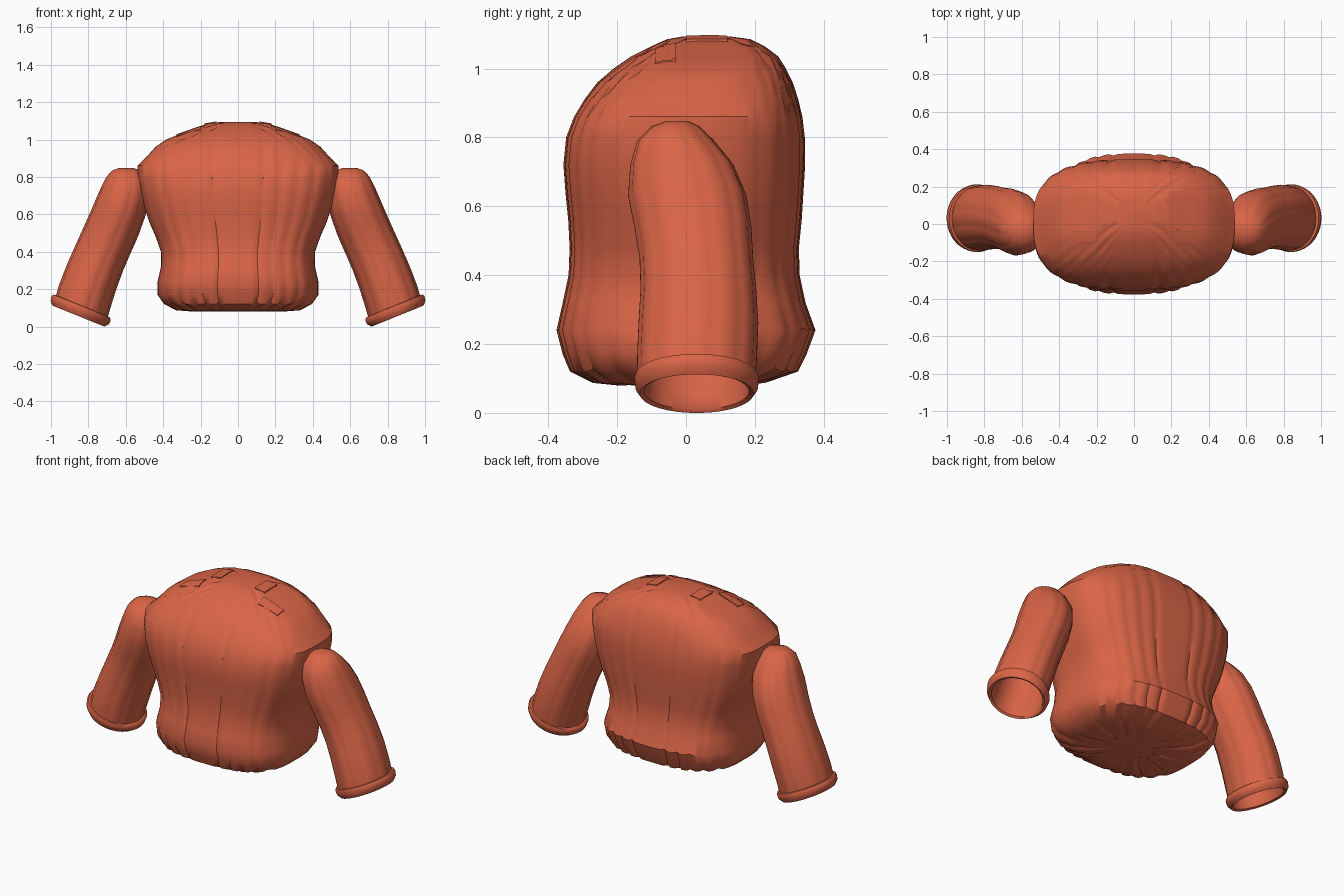
import bpy, bmesh, math
from mathutils import Vector

cloth = bpy.data.materials.new("terracotta cloth")
cloth.diffuse_color = (0.70, 0.13, 0.063, 1)


def loft(name, rings, cap_start=True, cap_end=True, angle=40):
    """Skin a list of equally sized point rings into one object."""
    bm = bmesh.new()
    vs = [[bm.verts.new(p) for p in r] for r in rings]
    n = len(vs[0])
    for a, b in zip(vs, vs[1:]):
        for i in range(n):
            bm.faces.new((a[i], a[(i + 1) % n], b[(i + 1) % n], b[i]))
    if cap_start:
        bm.faces.new(vs[0][::-1])
    if cap_end:
        bm.faces.new(vs[-1])
    bmesh.ops.recalc_face_normals(bm, faces=bm.faces)
    me = bpy.data.meshes.new(name)
    bm.to_mesh(me)
    bm.free()
    me.materials.append(cloth)
    ob = bpy.data.objects.new(name, me)
    bpy.context.collection.objects.link(ob)
    bpy.ops.object.select_all(action='DESELECT')
    ob.select_set(True)
    bpy.context.view_layer.objects.active = ob
    bpy.ops.object.shade_smooth_by_angle(angle=math.radians(angle))


# Body: height, half width, front y, back y
body = [(0.082, 0.12, -0.10, 0.06), (0.080, 0.24, -0.20, 0.15), (0.087, 0.33, -0.27, 0.23),
        (0.12, 0.395, -0.337, 0.325), (0.17, 0.43, -0.358, 0.35), (0.24, 0.43, -0.376, 0.376),
        (0.32, 0.412, -0.358, 0.347), (0.40, 0.412, -0.341, 0.330), (0.48, 0.44, -0.338, 0.328),
        (0.56, 0.475, -0.342, 0.336), (0.64, 0.502, -0.350, 0.341), (0.72, 0.522, -0.356, 0.346),
        (0.80, 0.537, -0.348, 0.345), (0.86, 0.538, -0.325, 0.338), (0.91, 0.492, -0.295, 0.326),
        (0.96, 0.442, -0.257, 0.310), (1.00, 0.385, -0.210, 0.290), (1.035, 0.310, -0.160, 0.268),
        (1.065, 0.235, -0.10, 0.228), (1.085, 0.17, -0.055, 0.187), (1.093, 0.10, -0.01, 0.13)]
POWER = 2.9
SEAMS = (0.0, 0.25, 0.43, 0.60, 0.76, 0.90)   # padded strip borders across the half width


def groove(x, z, w):
    """Groove depth, 0 to 1; strips run from front to back over the top."""
    flare = 0.538 if z > 0.86 else 0.40 if z < 0.12 else w
    d = min(abs(abs(x) / flare - s) for s in SEAMS[1:])
    return max(0, 1 - d / 0.045)


def body_ring(z, w, f, b, n=176):
    c, d = (f + b) / 2, (b - f) / 2
    pts = []
    for i in range(n):
        t = 2 * math.pi * i / n
        r = (abs(math.cos(t)) ** POWER + abs(math.sin(t)) ** POWER) ** (-1 / POWER)
        x, y = w * r * math.cos(t), d * r * math.sin(t)
        g = 0.024 * groove(x, z, w) if abs(math.sin(t)) > 0.3 or z > 0.88 else 0
        pts.append((x, c + y * (1 - g), 0.55 + (z - 0.55) * (1 - g)))
    return pts


loft("padded_body", [body_ring(*r) for r in body], angle=35)


# Shoulder straps: thin raised strips lying on the top of the body
def top_height(x, y):
    """Height of the upper body shell at a plan position."""
    best = 0.86
    for a, b in zip(body[13:], body[14:]):
        for k in range(9):
            z, w, f, bk = [p + (q - p) * k / 8 for p, q in zip(a, b)]
            if abs(x / w) ** POWER + abs((y - (f + bk) / 2) / ((bk - f) / 2)) ** POWER <= 1:
                best = max(best, z)
    return best


def strap(name, x0, x1, y0, y1):
    rings = []
    for k in range(9):
        y = y0 + (y1 - y0) * k / 8
        a, b = top_height(x0, y), top_height(x1, y)
        rings.append([(x0, y, a - 0.02), (x1, y, b - 0.02), (x1, y, b + 0.006), (x0, y, a + 0.006)])
    loft(name, rings, angle=30)


for side, s in (("left", -1), ("right", 1)):
    strap(side + "_inner_shoulder_strap", s * 0.115, s * 0.18, 0.0, 0.12)
    strap(side + "_outer_shoulder_strap", s * 0.20, s * 0.33, -0.09, -0.03)

# Sleeves: centre x, y, z, half width, half depth, lean of the ring
sleeve = [(0.597, -0.025, 0.848, 0.040, 0.030, 0), (0.592, -0.030, 0.832, 0.080, 0.070, 2),
          (0.592, -0.030, 0.79, 0.112, 0.112, 6), (0.602, -0.012, 0.72, 0.132, 0.150, 12),
          (0.630, 0.004, 0.63, 0.140, 0.172, 18), (0.665, 0.020, 0.54, 0.143, 0.170, 22),
          (0.705, 0.030, 0.45, 0.143, 0.165, 24), (0.745, 0.036, 0.36, 0.144, 0.168, 24),
          (0.785, 0.036, 0.26, 0.147, 0.174, 23), (0.820, 0.032, 0.16, 0.150, 0.174, 22),
          (0.834, 0.031, 0.11, 0.150, 0.172, 22)]
cuff = [(0.836, 0.031, 0.112, 0.147, 0.170, 22), (0.836, 0.031, 0.110, 0.163, 0.178, 22),
        (0.839, 0.031, 0.098, 0.171, 0.181, 22), (0.846, 0.031, 0.075, 0.168, 0.178, 22),
        (0.853, 0.031, 0.056, 0.150, 0.165, 22), (0.849, 0.031, 0.062, 0.138, 0.152, 22),
        (0.835, 0.031, 0.10, 0.134, 0.150, 22), (0.800, 0.034, 0.21, 0.132, 0.152, 23),
        (0.745, 0.034, 0.36, 0.127, 0.148, 24)]


def tube_ring(row, side, ribs, n=72):
    x, y, z, rx, ry, lean = row
    a = math.radians(lean)
    u = Vector((math.cos(a), 0, math.sin(a)))
    pts = []
    for i in range(n):
        t = 2 * math.pi * i / n
        s = 1 - ribs * (1 - abs(math.cos(6 * t)) ** 0.6)
        p = Vector((x, y, z)) + u * (rx * s * math.cos(t)) + Vector((0, ry * s * math.sin(t), 0))
        pts.append((p.x * side, p.y, p.z))
    return pts


for side, s in (("left", -1), ("right", 1)):
    loft(side + "_sleeve", [tube_ring(r, s, 0.025) for r in sleeve], cap_end=False)
    loft(side + "_cuff", [tube_ring(r, s, 0) for r in cuff], cap_start=False, angle=50)
